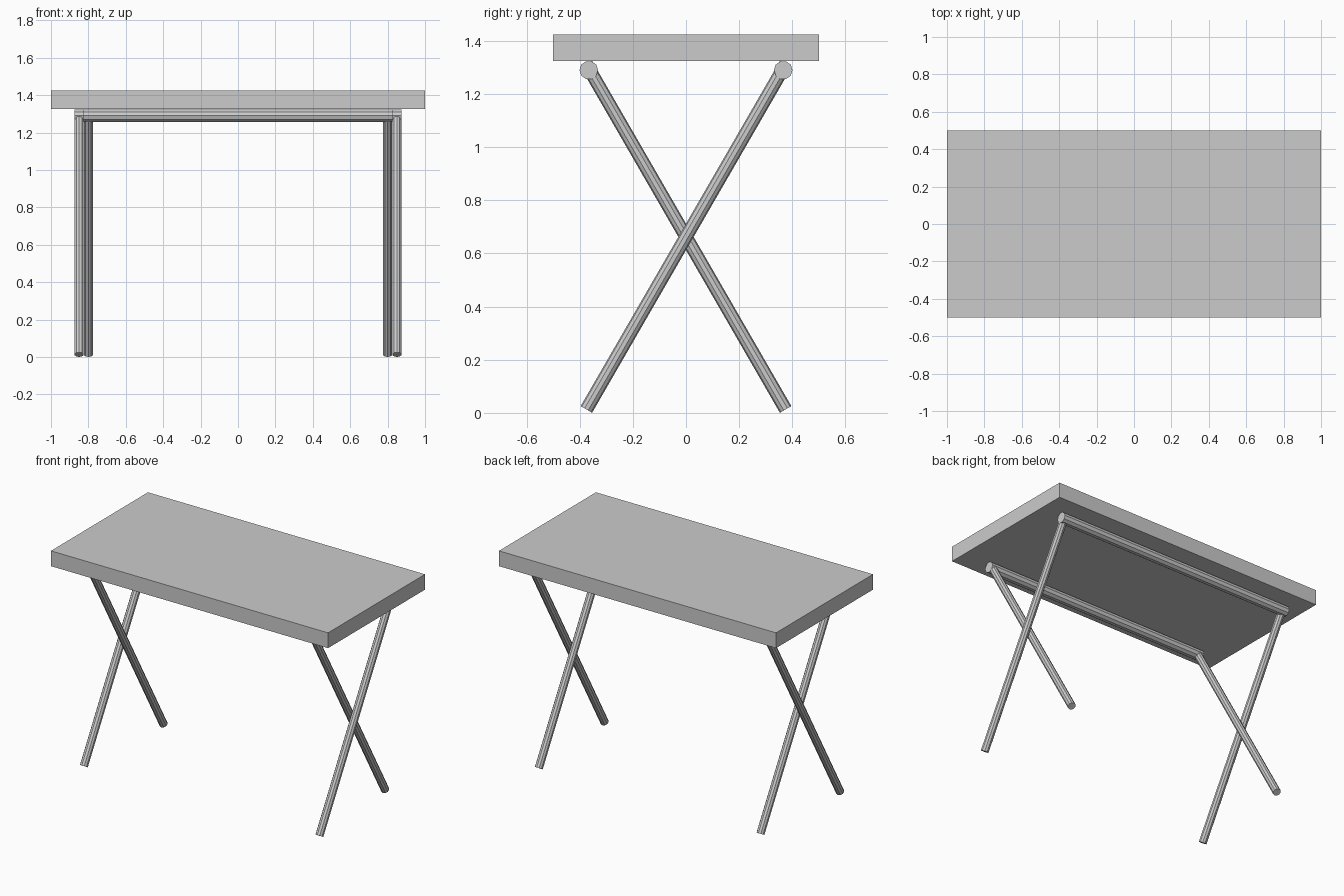
import bpy
from math import radians

if "Cube" in bpy.data.objects:
    bpy.data.objects.remove(bpy.data.objects["Cube"])

SIDES = 10
TILT = radians(30)      # leg lean from vertical
LEG_MID_Z = 0.6625      # height where the legs cross


def rod(name, radius, length, location, rotation):
    bpy.ops.mesh.primitive_cylinder_add(vertices=SIDES, radius=radius, depth=length,
                                        location=location, rotation=rotation)
    bpy.context.object.name = name


# Tabletop slab
bpy.ops.mesh.primitive_cube_add(size=1, location=(0, 0, 1.375))
top = bpy.context.object
top.name = "tabletop"
top.scale = (2, 1, 0.1)
bpy.ops.object.transform_apply(location=False, rotation=False, scale=True)

# Two folding frames: the outer one rises to the back, the inner one to the front
for frame, half_width, back in (("outer", 0.85, 1), ("inner", 0.80, -1)):
    for side, sx in (("left", -1), ("right", 1)):
        rod(f"{frame}_leg_{side}", 0.025, 1.5,
            (sx * half_width, 0, LEG_MID_Z), (-back * TILT, 0, 0))
    # Crossbar under the top joining the pair of legs
    rod(f"{frame}_crossbar", 0.035, 2 * (half_width + 0.025),
        (0, back * 0.366, 1.29), (0, radians(90), 0))
